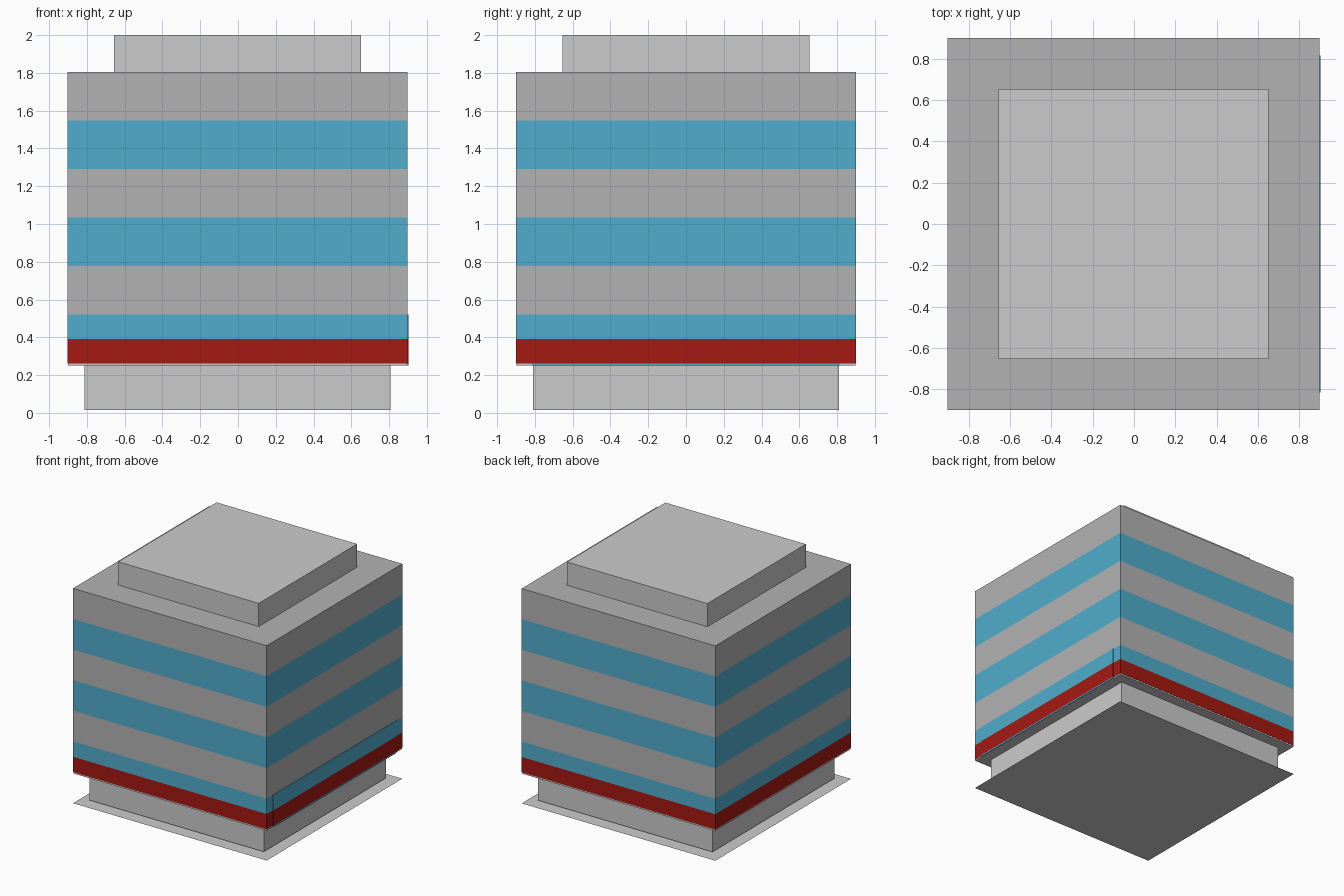
import bpy, bmesh

if "Cube" in bpy.data.objects:
    bpy.data.objects.remove(bpy.data.objects["Cube"])

CX = -0.003  # tower sits slightly left because of the panel on the right side


def material(name, rgb):
    m = bpy.data.materials.new(name)
    m.diffuse_color = (*rgb, 1)
    m.use_nodes = True
    m.node_tree.nodes["Principled BSDF"].inputs["Base Color"].default_value = m.diffuse_color
    return m


grey = material("concrete", (0.45, 0.45, 0.45))
blue = material("window_glass", (0.08, 0.42, 0.61))
red = material("red_trim", (0.38, 0.01, 0.006))


def banded_box(name, x, y, levels, mats=None):
    """Closed box with x/y ranges, split at z levels; one material slot per band."""
    bm = bmesh.new()
    rings = [[bm.verts.new((a, b, z)) for a, b in
              ((x[0], y[0]), (x[1], y[0]), (x[1], y[1]), (x[0], y[1]))]
             for z in levels]
    for i, (lo, hi) in enumerate(zip(rings, rings[1:])):
        for k in range(4):
            n = (k + 1) % 4
            f = bm.faces.new((lo[k], lo[n], hi[n], hi[k]))
            f.material_index = i if mats else 0
    bm.faces.new(rings[0][::-1])
    top = bm.faces.new(rings[-1])
    top.material_index = len(levels) - 2 if mats else 0
    me = bpy.data.meshes.new(name)
    bm.to_mesh(me)
    bm.free()
    for m in mats or []:
        me.materials.append(m)
    ob = bpy.data.objects.new(name, me)
    bpy.context.collection.objects.link(ob)
    return ob


def square(name, half, levels, mats=None):
    return banded_box(name, (CX - half, CX + half), (-half, half), levels, mats)


# Flat sheet of pavement on the ground
bpy.ops.mesh.primitive_plane_add(size=1.8, location=(CX, 0, 0))
bpy.context.object.name = "pavement"

# Recessed ground floor
square("ground_floor", 0.81, (0.015, 0.25))

# Thin slab over the ground floor
square("overhang_slab", 0.898, (0.25, 0.262))

# Upper storeys: red trim, then alternating window and wall bands
square("upper_storeys", 0.9, (0.262, 0.39, 0.52, 0.777, 1.034, 1.291, 1.548, 1.805),
       [red, blue, grey, blue, grey, blue, grey])

# Shallow panel on the right side
banded_box("side_panel", (0.892, 0.902), (-0.815, 0.815),
           (0.25, 0.262, 0.39, 0.52), [blue, red, blue])

# Roof plant room
square("roof_room", 0.653, (1.805, 2.0))
